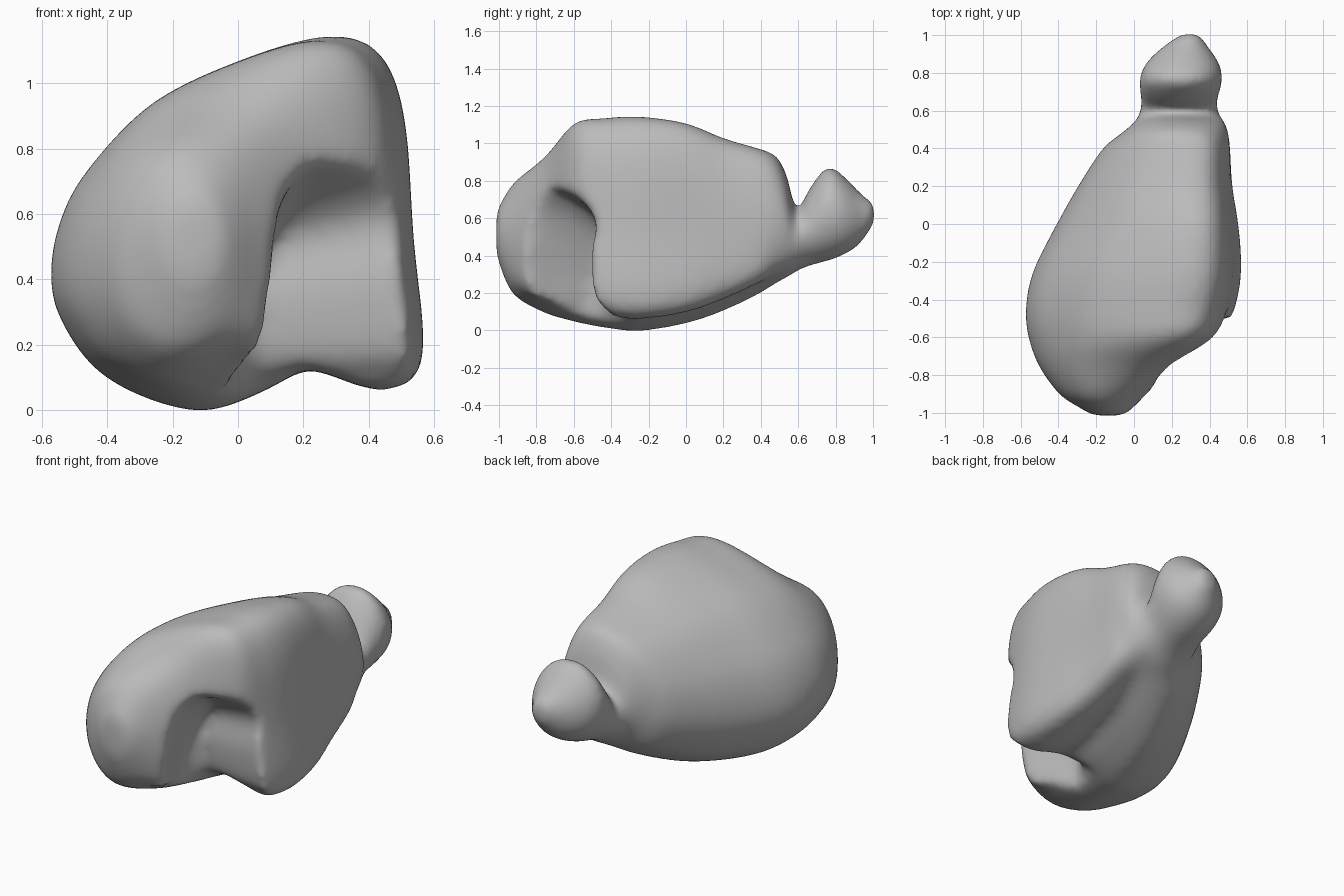
import bpy
import bmesh
import math

old = bpy.data.objects.get("Cube")
if old:
    bpy.data.objects.remove(old, do_unlink=True)


def spline(points, steps, closed):
    """Catmull-Rom curve through points of any dimension."""
    n = len(points)
    pick = (lambda i: points[i % n]) if closed else (lambda i: points[min(max(i, 0), n - 1)])
    result = []
    for i in range(n if closed else n - 1):
        a, b, c, d = (pick(i + j) for j in (-1, 0, 1, 2))
        for s in range(steps):
            t = s / steps
            result.append([
                q + t * (r - p) / 2
                + t * t * (2 * p - 5 * q + 4 * r - w) / 2
                + t ** 3 * (3 * q - p - 3 * r + w) / 2
                for p, q, r, w in zip(a, b, c, d)])
    if not closed:
        result.append(list(points[-1]))
    return result


def loft(name, rings):
    """Skin a list of equal closed rings and cap both ends."""
    bm = bmesh.new()
    loops = [[bm.verts.new(co) for co in ring] for ring in rings]
    for lower, upper in zip(loops, loops[1:]):
        for i in range(len(lower)):
            j = (i + 1) % len(lower)
            bm.faces.new((lower[i], lower[j], upper[j], upper[i]))
    bm.faces.new(loops[0])
    bm.faces.new(loops[-1])
    bmesh.ops.recalc_face_normals(bm, faces=bm.faces)
    mesh = bpy.data.meshes.new(name)
    bm.to_mesh(mesh)
    bm.free()
    obj = bpy.data.objects.new(name, mesh)
    bpy.context.collection.objects.link(obj)
    return obj


# Lopsided cross-section in a unit box: round left, flat right, grooved base
section = spline([
    (.375, 0), (.15, .08), (.035, .22), (0, .35), (.03, .51), (.11, .65),
    (.29, .83), (.55, .95), (.76, 1), (.885, .95), (.95, .78), (.975, .46),
    (1, .13), (.88, .055), (.69, .11), (.55, .05)], 4, True)

# Stations from front to back: y, x range, z range, roundness
stations = spline([
    (-1.015, -.22, -.05, .4, .64, 1),
    (-.96, -.31, .01, .25, .74, 1),
    (-.9, -.4, .07, .165, .82, .8),
    (-.75, -.51, .24, .085, .95, .4),
    (-.6, -.56, .46, .045, 1.11, 0),
    (-.45, -.575, .53, .015, 1.135, 0),
    (-.25, -.535, .565, -.005, 1.145, 0),
    (0, -.41, .55, .035, 1.11, 0),
    (.2, -.3, .53, .1, 1.04, .2),
    (.4, -.17, .52, .195, .985, .4),
    (.48, -.07, .505, .245, .95, .7),
    (.54, 0, .485, .28, .83, .9),
    (.59, .03, .445, .315, .64, 1),
    (.66, .035, .445, .345, .76, 1),
    (.76, .025, .47, .37, .88, 1),
    (.85, .06, .455, .405, .82, 1),
    (.93, .14, .4, .46, .74, 1),
    (1.01, .25, .35, .57, .68, 1)], 4, False)


def body_ring(station):
    y, x0, x1, z0, z1, roundness = station
    ring = []
    for u, v in section:
        angle = math.atan2(v - .5, u - .5)
        u += roundness * (.5 + .5 * math.cos(angle) - u)
        v += roundness * (.5 + .5 * math.sin(angle) - v)
        ring.append((x0 + u * (x1 - x0), y, z0 + v * (z1 - z0)))
    return ring


body = loft("body", [body_ring(s) for s in stations])

# Hollow under the front arch: rises to the right, undercuts the round lobe
hollow = spline([
    (-1.4, -.4), (-.27, -.4), (-.28, .03), (-.37, .14), (-.4, .33), (-.385, .48),
    (-.45, .58), (-.58, .67), (-.78, .75), (-1.4, .9)], 3, True)


def hollow_ring(x, inset):
    return [(x - .12 * (y + .6) + .3 * max(z - .35, 0),
             y - .22 * x - inset,
             z * (1 + .4 * x) - inset) for y, z in hollow]


cutter = loft("hollow_cutter", [
    hollow_ring(0, .13), hollow_ring(.025, .06), hollow_ring(.09, 0), hollow_ring(1, 0)])
cutter.hide_render = True
cutter.hide_viewport = True
cutter.display_type = 'WIRE'

# Carve the hollow, then melt all edges into one soft skin
carve = body.modifiers.new("carve", 'BOOLEAN')
carve.operation = 'DIFFERENCE'
carve.object = cutter
skin = body.modifiers.new("skin", 'REMESH')
skin.mode = 'VOXEL'
skin.voxel_size = .02
skin.use_smooth_shade = True
soften = body.modifiers.new("soften", 'SMOOTH')
soften.factor = .5
soften.iterations = 30

# One plain colour
grey = bpy.data.materials.new("plain_grey")
grey.use_nodes = True
colour = (.5, .5, .5, 1)
grey.diffuse_color = colour
grey.node_tree.nodes["Principled BSDF"].inputs["Base Color"].default_value = colour
body.data.materials.append(grey)
for face in body.data.polygons:
    face.use_smooth = True
